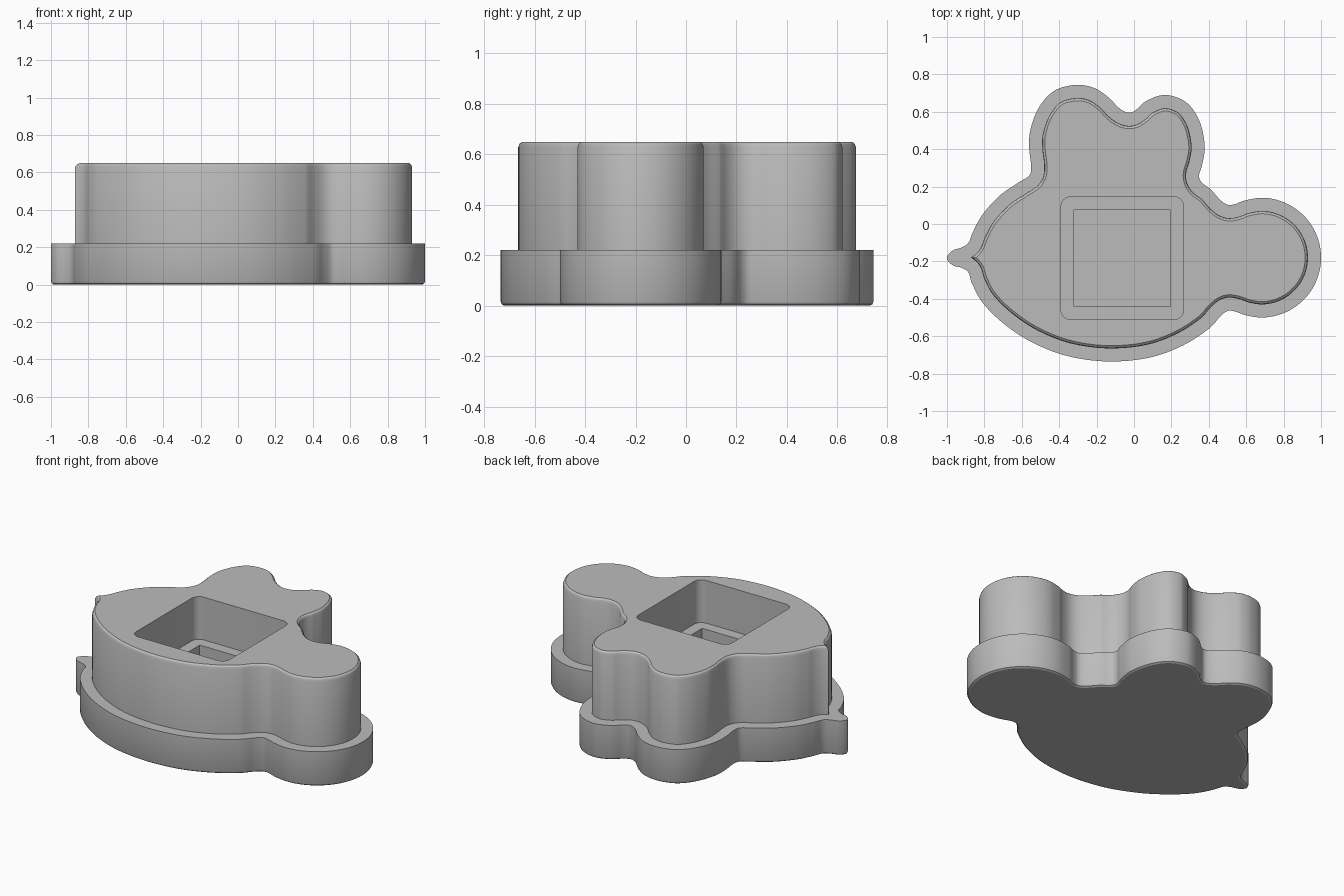
import bpy, bmesh, math
from mathutils import Vector

cube = bpy.data.objects.get("Cube")
if cube:
    bpy.data.objects.remove(cube, do_unlink=True)

# Silhouette: a round head lobe, then ears, pointed nose and rounded belly
def arc(cx, cy, r, start, end, count):
    angles = [math.radians(start + (end - start) * i / (count - 1)) for i in range(count)]
    return [(cx + r * math.cos(a), cy + r * math.sin(a)) for a in angles]

head_lobe = arc(.68, -.18, .32, -90, 90, 13)
ears = [(.59, .125), (.54, .106), (.5, .103), (.46, .13), (.41, .185), (.362, .222),
        (.348, .26), (.365, .32), (.378, .42), (.35, .55), (.28, .65), (.17, .69),
        (.07, .66), (.01, .61), (-.03, .595), (-.08, .62), (-.14, .68), (-.22, .73),
        (-.32, .743), (-.43, .71), (-.51, .62), (-.555, .5), (-.56, .4), (-.55, .31),
        (-.56, .26), (-.62, .22)]
nose = [(-.72, .15), (-.81, .05), (-.86, -.04), (-.885, -.1), (-.92, -.125),
        (-.97, -.142), (-1, -.182), (-.97, -.22), (-.92, -.235), (-.885, -.26)]
belly = [(-.865, -.32), (-.81, -.42), (-.7, -.53), (-.55, -.63), (-.36, -.705),
         (-.14, -.735), (.08, -.715), (.26, -.65), (.4, -.56), (.46, -.495),
         (.5, -.465), (.54, -.468), (.6, -.488)]

def smooth_loop(points, steps=8):
    """Closed Catmull-Rom curve through the points."""
    pts = [Vector(p) for p in points]
    n, out = len(pts), []
    for i in range(n):
        a, b, c, d = (pts[(i + k) % n] for k in (-1, 0, 1, 2))
        for s in range(steps):
            t = s / steps
            out.append(.5 * (2 * b + (c - a) * t + (2 * a - 5 * b + 4 * c - d) * t ** 2
                             + (3 * b - a - 3 * c + d) * t ** 3))
    return out

def inset(loop, dist):
    """Inward offset; points that would overlap collapse onto the last good one."""
    if dist == 0:
        return loop
    n, out, good = len(loop), [], None
    for i, p in enumerate(loop):
        tangent = (loop[(i + 1) % n] - loop[i - 1]).normalized()
        q = p + Vector((-tangent.y, tangent.x)) * dist
        if good is None or min((q - o).length for o in loop) > dist - .002:
            good = q
        out.append(good)
    return out

outline = smooth_loop(head_lobe + ears + nose + belly)
bm = bmesh.new()

def ring(loop, z):
    return [bm.verts.new((p[0], p[1], z)) for p in loop]

def bridge(lower, upper):
    n = len(lower)
    for i in range(n):
        j = (i + 1) % n
        bm.faces.new((lower[i], lower[j], upper[j], upper[i]))

def fill_between(outer, inner):
    edges = []
    for loop in (outer, inner):
        for i, v in enumerate(loop):
            w = loop[i - 1]
            if v.is_valid and w.is_valid and v != w:
                edges.append(bm.edges.get((v, w)) or bm.edges.new((v, w)))
    bmesh.ops.triangle_fill(bm, use_beauty=True, edges=edges, normal=(0, 0, 1))

# Wide base, stepped upper body, and rounded rims
levels = [(.015, 0), (.005, .006), (0, .018), (0, .22), (.07, .22),
          (.07, .628), (.075, .642), (.085, .65)]
rings = [ring(inset(outline, d), z) for d, z in levels]
for lower, upper in zip(rings, rings[1:]):
    bridge(lower, upper)
bm.faces.new(rings[0])
bmesh.ops.remove_doubles(bm, verts=bm.verts[:], dist=.00005)
top_rim = [e for e in bm.edges if e.is_boundary]

# Square pocket with rounded corners, a ledge, and a smaller square well
cx, cy = -.0625, -.1825
half, radius, well_half = .3275, .05, .2575
rounded = []
for k, (sx, sy) in enumerate([(1, 1), (-1, 1), (-1, -1), (1, -1)]):
    rounded += arc(cx + sx * (half - radius), cy + sy * (half - radius), radius,
                   90 * k, 90 * k + 90, 7)
square = [(cx + sx * well_half, cy + sy * well_half)
          for sx, sy in [(1, 1), (-1, 1), (-1, -1), (1, -1)]]
pocket_top, pocket_ledge = ring(rounded, .65), ring(rounded, .38)
well_top, well_floor = ring(square, .38), ring(square, .12)
bridge(pocket_ledge, pocket_top)
bridge(well_floor, well_top)
bm.faces.new(well_floor)
fill_between(pocket_ledge, well_top)
pocket_rim = [bm.edges.get((v, pocket_top[i - 1])) for i, v in enumerate(pocket_top)]
bmesh.ops.triangle_fill(bm, use_beauty=True, edges=top_rim + pocket_rim, normal=(0, 0, 1))
bmesh.ops.recalc_face_normals(bm, faces=bm.faces[:])

mesh = bpy.data.meshes.new("stepped_body")
bm.to_mesh(mesh)
bm.free()
body = bpy.data.objects.new("stepped_body", mesh)
bpy.context.collection.objects.link(body)

# Plain grey finish
grey = bpy.data.materials.new("plain_grey")
grey.use_nodes = True
colour = (.5, .5, .5, 1)
grey.diffuse_color = colour
grey.node_tree.nodes["Principled BSDF"].inputs["Base Color"].default_value = colour
mesh.materials.append(grey)

bpy.ops.object.select_all(action="DESELECT")
body.select_set(True)
bpy.context.view_layer.objects.active = body
bpy.ops.object.shade_smooth_by_angle(angle=math.radians(30))
